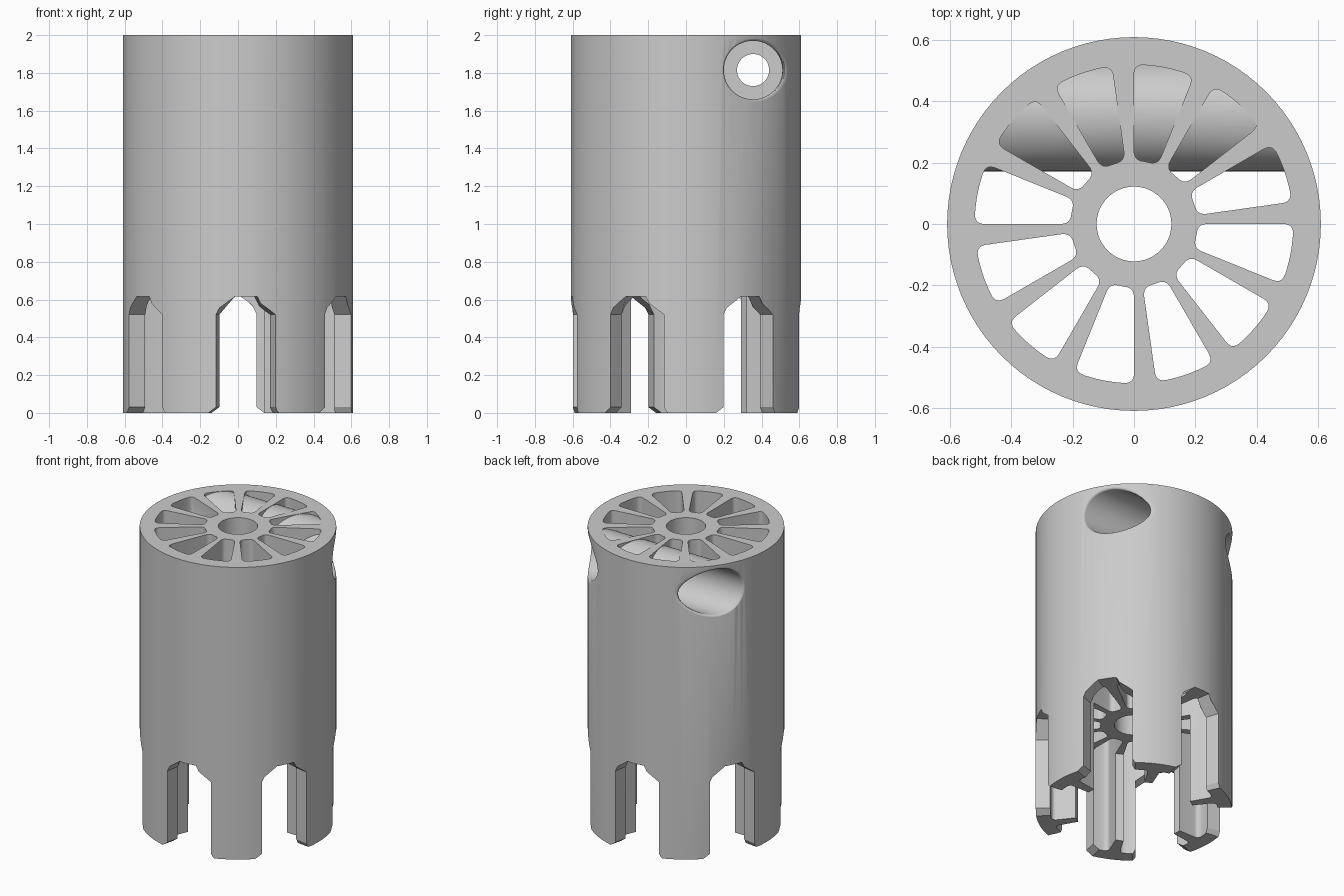
import bpy
import bmesh
from math import sin, cos, tan, acos, pi, radians, sqrt
from mathutils import Vector

R = 0.61                       # outer radius
BORE_Y, BORE_Z = 0.355, 1.815  # axis of the cross tube
BORE_R, TUBE_R, PIN_R = 0.155, 0.183, 0.085

if "Cube" in bpy.data.objects:
    bpy.data.objects.remove(bpy.data.objects["Cube"])

gray = bpy.data.materials.new("plain_gray")
gray.use_nodes = True
gray.diffuse_color = (0.6, 0.6, 0.6, 1)
gray.node_tree.nodes["Principled BSDF"].inputs["Base Color"].default_value = gray.diffuse_color


def solid(name, lofts):
    """Object made of closed lofts; each loft is a list of equal rings."""
    bm = bmesh.new()
    for rings in lofts:
        vs = [[bm.verts.new(p) for p in ring] for ring in rings]
        n = len(vs[0])
        for a, b in zip(vs, vs[1:]):
            for i in range(n):
                j = (i + 1) % n
                bm.faces.new((a[i], a[j], b[j], b[i]))
        bm.faces.new(vs[0])
        bm.faces.new(vs[-1])
    bmesh.ops.recalc_face_normals(bm, faces=bm.faces)
    mesh = bpy.data.meshes.new(name)
    bm.to_mesh(mesh)
    bm.free()
    mesh.materials.append(gray)
    ob = bpy.data.objects.new(name, mesh)
    bpy.context.collection.objects.link(ob)
    return ob


def polar(r, a, z=0.0):
    return Vector((r * cos(a), r * sin(a), z))


def angles(n):
    return [2 * pi * i / n for i in range(n)]


def upright(r, z0, z1, n):
    return [[polar(r, a, z) for a in angles(n)] for z in (z0, z1)]


def combine(target, other, operation):
    """Apply a boolean and drop the helper."""
    other.hide_render = True
    mod = target.modifiers.new(operation, 'BOOLEAN')
    mod.operation = operation
    mod.solver = 'EXACT'
    mod.object = other
    bpy.ops.object.select_all(action='DESELECT')
    bpy.context.view_layer.objects.active = target
    target.select_set(True)
    bpy.ops.object.modifier_apply(modifier=mod.name)
    bpy.data.objects.remove(other)


def curve(a, c, b, n):
    """Points of a rounded corner from a to b around c."""
    return [a * (1 - t) ** 2 + c * 2 * t * (1 - t) + b * t * t
            for t in [i / n for i in range(n + 1)]]


# Wedge slot with rounded corners, turned clockwise from its straight edge
def slot(start):
    r0, r1, d = 0.207, 0.52, 0.032
    a0, a1 = start - radians(22), start
    pts = []
    for r, a, side in ((r1, a0, 1), (r1, a1, -1), (r0, a1, -1), (r0, a0, 1)):
        along = polar(r - d if r == r1 else r + d, a)
        across = polar(r, a + side * d / r)
        corner = curve(along, polar(r, a), across, 5)
        if (r == r1) != (side == 1):
            corner.reverse()
        pts += corner
        if r == r1 and side == 1:
            span = a1 - a0 - 2 * d / r
            pts += [polar(r, a0 + d / r + span * k / 6) for k in range(1, 6)]
    return [[p + Vector((0, 0, z)) for p in pts] for z in (-0.1, 2.1)]


# Arched gap between two legs, with flared foot
def gap(mid):
    half = [(21, -0.03), (15, 0.03), (15, 0.52), (5.6, 0.616)]
    profile = half + [(-a, z) for a, z in reversed(half)]
    return [[polar(r, mid + radians(a), z) for a, z in profile] for r in (0.3, 0.8)]


def wall_x(y, r=R):
    return sqrt(max(r * r - y * y, 0))


# Cross tube whose ends follow the inside of the shell
def tube():
    rings = []
    for side in (-1, 1):
        for s in (0.05, 0.35, 0.7, 1)[::-side]:
            ring = []
            for t in angles(64):
                y = BORE_Y + TUBE_R * s * cos(t)
                ring.append((side * wall_x(y, 0.57), y, BORE_Z + TUBE_R * s * sin(t)))
            rings.append(ring)
    return rings


# Wide bore with a rounded mouth where it meets the outer wall
def bore(side):
    columns = []
    for t in angles(64):
        e = Vector((0, cos(t), sin(t)))
        c = Vector((0, BORE_Y, BORE_Z)) + e * BORE_R
        c.x = wall_x(c.y)
        normal = Vector((c.x, c.y, 0)).normalized()
        f = 0.02 / tan(acos(normal.dot(e)) / 2)
        b = c + (e - normal * normal.dot(e)).normalized() * f
        b.x = wall_x(b.y) + 0.002
        column = [Vector((0.04, c.y, c.z))]
        column += curve(c - Vector((f, 0, 0)), c, b, 7)
        column.append(Vector((0.8, b.y, b.z)))
        columns.append([(side * p.x, p.y, p.z) for p in column])
    return [list(ring) for ring in zip(*columns)]


# Body
body = solid("slotted_cylinder_body", [upright(R, 0, 2, 96)])
step = radians(30)
combine(body, solid("slot_cutters", [slot(k * step) for k in range(12)]), 'DIFFERENCE')
combine(body, solid("centre_hole_cutter", [upright(0.122, -0.1, 2.1, 64)]), 'DIFFERENCE')
combine(body, solid("lower_cavity_cutter", [upright(0.37, -0.1, 0.62, 64)]), 'DIFFERENCE')
gaps = [gap(radians(34) + 2 * k * step) for k in range(6)]
combine(body, solid("leg_gap_cutters", gaps), 'DIFFERENCE')

# Cross tube, its two wide bores and the narrow hole joining them
combine(body, solid("cross_tube", [tube()]), 'UNION')
combine(body, solid("bore_cutters", [bore(-1), bore(1)]), 'DIFFERENCE')
pin = [[(x, BORE_Y + PIN_R * cos(t), BORE_Z + PIN_R * sin(t)) for t in angles(48)]
       for x in (-0.1, 0.1)]
combine(body, solid("pin_hole_cutter", [pin]), 'DIFFERENCE')

bpy.ops.object.shade_smooth_by_angle(angle=radians(25))
